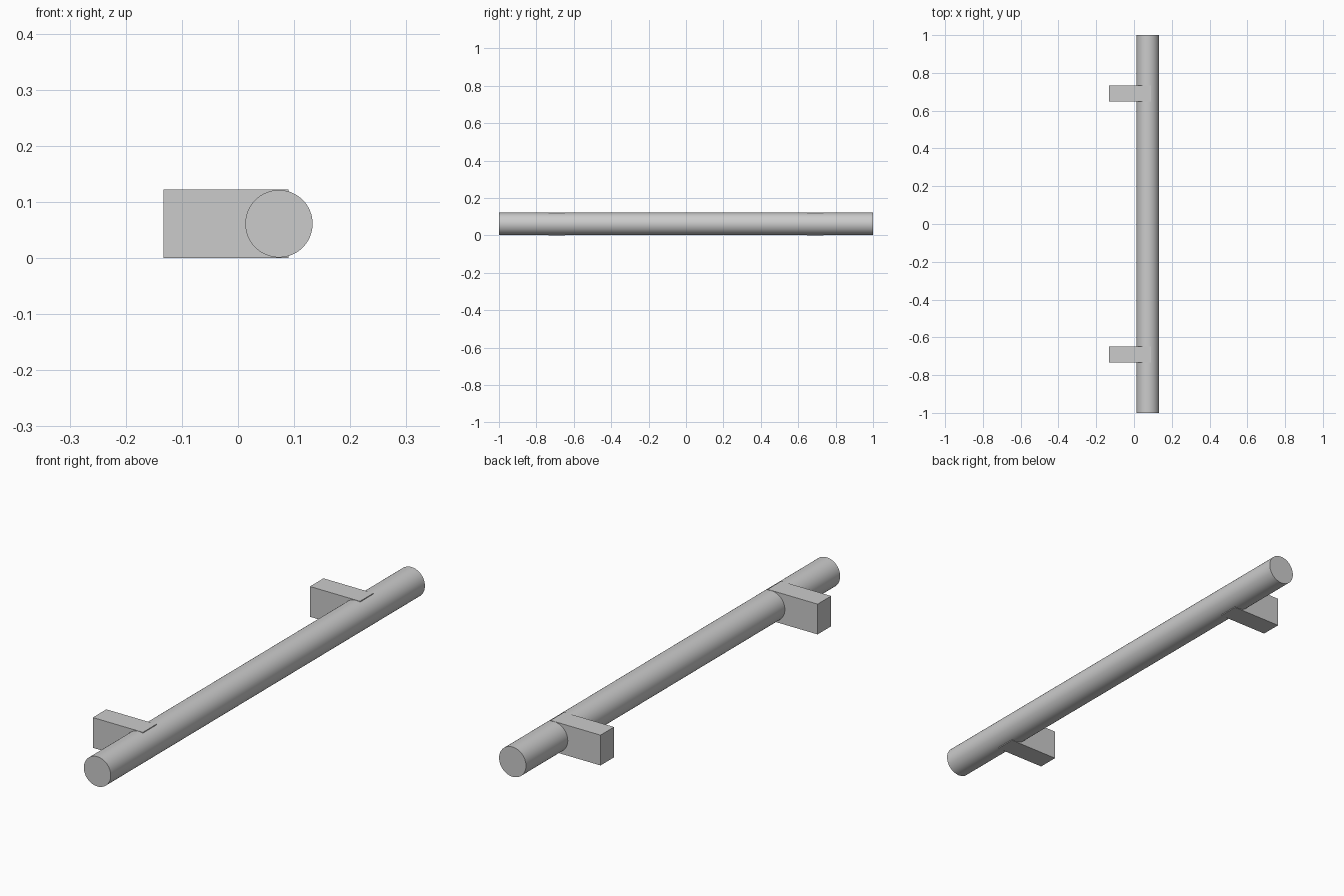
import bpy
import math

cube = bpy.data.objects.get("Cube")
if cube:
    bpy.data.objects.remove(cube, do_unlink=True)

# Brushed grey metal
GREY = (0.6, 0.6, 0.6, 1.0)
metal = bpy.data.materials.new("grey_metal")
metal.use_nodes = True
metal.diffuse_color = GREY
metal.node_tree.nodes["Principled BSDF"].inputs["Base Color"].default_value = GREY

RADIUS = 0.06
BAR_X, BAR_Z = 0.073, 0.061
POST_BACK, POST_FRONT = -0.133, 0.09
POST_WIDTH = 0.086
POST_Y = 0.691

# Round grip bar lying along y
bpy.ops.mesh.primitive_cylinder_add(
    vertices=64, radius=RADIUS, depth=2,
    location=(BAR_X, 0, BAR_Z), rotation=(math.pi / 2, 0, 0))
bar = bpy.context.object
bar.name = "grip_bar"
bar.data.materials.append(metal)
bpy.ops.object.transform_apply(location=False, rotation=True, scale=True)
bpy.ops.object.shade_smooth_by_angle(angle=math.radians(30))

# Two rectangular mounting posts, sunk into the bar
for name, side in (("front_post", -1), ("back_post", 1)):
    bpy.ops.mesh.primitive_cube_add(
        size=1, location=((POST_BACK + POST_FRONT) / 2, side * POST_Y, BAR_Z))
    post = bpy.context.object
    post.name = name
    post.scale = (POST_FRONT - POST_BACK, POST_WIDTH, 2 * BAR_Z)
    bpy.ops.object.transform_apply(location=False, rotation=False, scale=True)
    post.data.materials.append(metal)
